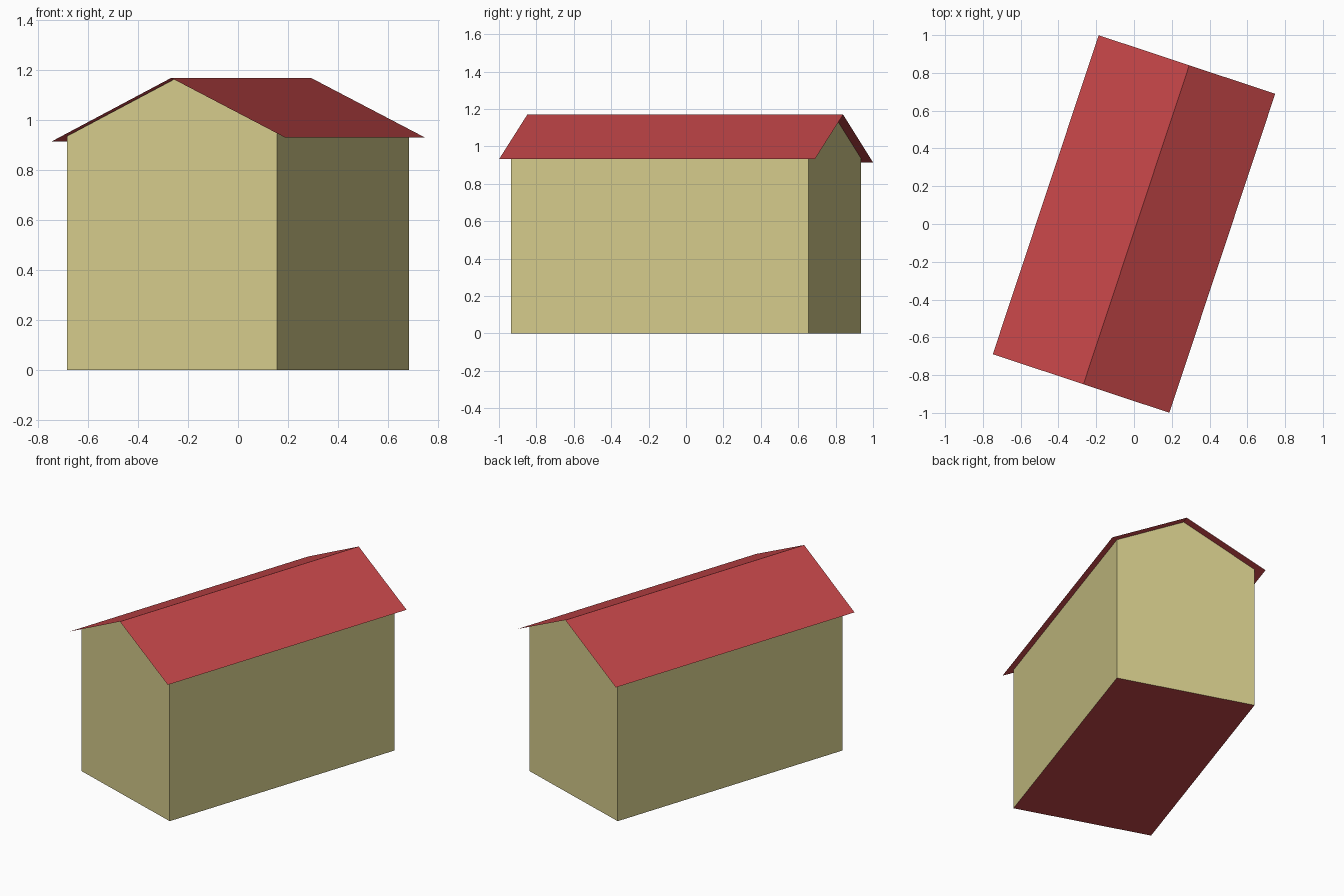
import bpy
import bmesh
import math

cube = bpy.data.objects.get("Cube")
if cube:
    bpy.data.objects.remove(cube, do_unlink=True)

TURN = -math.radians(18.35)   # the house stands turned on its plot
RIDGE_X, RIDGE_Z = 0.013, 1.17
ROOF_X, ROOF_Y = 0.4925, 0.8895
WALL_X, WALL_Y = 0.4425, 0.838
LEFT_EAVE, RIGHT_EAVE = 0.915, 0.932


def make_material(name, color):
    mat = bpy.data.materials.new(name)
    mat.diffuse_color = color
    mat.use_nodes = True
    mat.node_tree.nodes["Principled BSDF"].inputs["Base Color"].default_value = color
    return mat


def roof_height(x):
    """Height of the roof plane at a distance x across the house."""
    if x < RIDGE_X:
        t, eave = (RIDGE_X - x) / (RIDGE_X + ROOF_X), LEFT_EAVE
    else:
        t, eave = (x - RIDGE_X) / (ROOF_X - RIDGE_X), RIGHT_EAVE
    return RIDGE_Z + (eave - RIDGE_Z) * t


def extrude_profile(name, profile, half_length, material, closed=False):
    """Sweep an (x, z) profile along the house; closed adds the end faces."""
    bm = bmesh.new()
    front, back = [[bm.verts.new((x, y, z)) for x, z in profile]
                   for y in (-half_length, half_length)]
    count = len(profile)
    for i in range(count if closed else count - 1):
        j = (i + 1) % count
        bm.faces.new((front[i], front[j], back[j], back[i]))
    if closed:
        bm.faces.new(front)
        bm.faces.new(back[::-1])
        bmesh.ops.recalc_face_normals(bm, faces=bm.faces)
    bm.normal_update()
    mesh = bpy.data.meshes.new(name)
    bm.to_mesh(mesh)
    bm.free()
    mesh.materials.append(material)
    obj = bpy.data.objects.new(name, mesh)
    obj.rotation_euler.z = TURN
    bpy.context.collection.objects.link(obj)
    return obj


plaster = make_material("pale yellow plaster", (0.658, 0.597, 0.258, 1))
red = make_material("roof red", (0.552, 0.061, 0.065, 1))

# Walls with gable ends, fitted just under the roof, and a red floor
gap = 0.003
wall_top = [(x, roof_height(x) - gap) for x in (WALL_X, RIDGE_X, -WALL_X)]
walls = extrude_profile("walls", [(-WALL_X, 0), (WALL_X, 0)] + wall_top,
                        WALL_Y, plaster, closed=True)
walls.data.materials.append(red)
for face in walls.data.polygons:
    if abs(face.normal.z) > 0.5:
        face.material_index = 1

# Thin overhanging gable roof
roof_line = [(x, roof_height(x)) for x in (-ROOF_X, RIDGE_X, ROOF_X)]
roof = extrude_profile("roof", roof_line, ROOF_Y, red)
roof.data.flip_normals() if roof.data.polygons[0].normal.z < 0 else None
